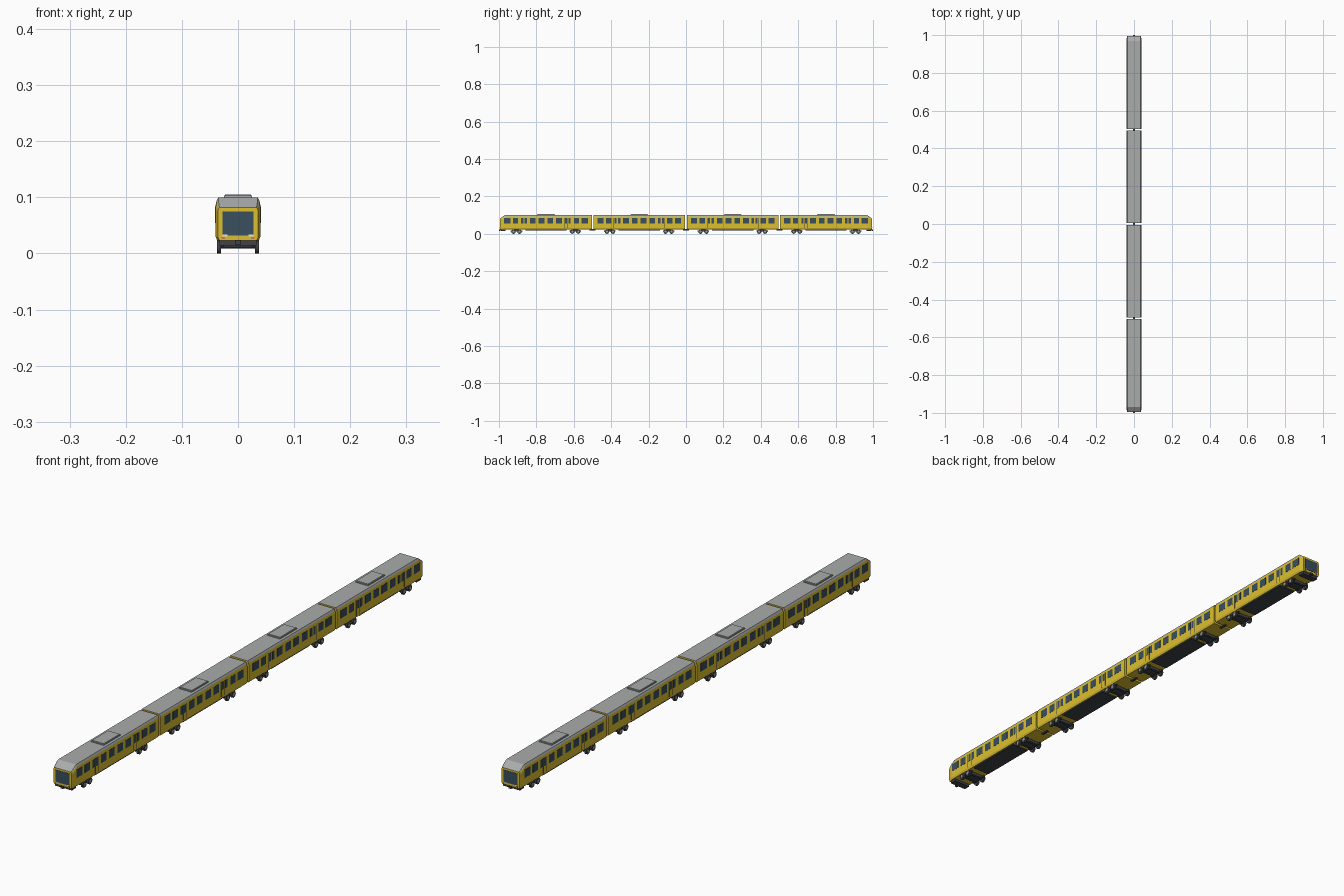
import bpy, bmesh, math
from mathutils import Vector

if "Cube" in bpy.data.objects:
    bpy.data.objects.remove(bpy.data.objects["Cube"])


def mat(name, c):
    m = bpy.data.materials.new(name)
    m.diffuse_color = (*c, 1)
    m.use_nodes = True
    m.node_tree.nodes["Principled BSDF"].inputs["Base Color"].default_value = m.diffuse_color
    return m


YELLOW = mat("yellow", (0.72, 0.52, 0.03))
GREY = mat("roof_grey", (0.4, 0.41, 0.41))
DARK = mat("dark_grey", (0.05, 0.055, 0.065))
GLASS = mat("glass", (0.04, 0.08, 0.11))
STEEL = mat("steel", (0.35, 0.36, 0.38))
LAMP = mat("lamp", (0.8, 0.8, 0.75))
RED = mat("red", (0.6, 0.05, 0.04))


def finish(bm, name, *mats):
    bmesh.ops.recalc_face_normals(bm, faces=bm.faces)
    me = bpy.data.meshes.new(name)
    bm.to_mesh(me)
    bm.free()
    ob = bpy.data.objects.new(name, me)
    bpy.context.collection.objects.link(ob)
    for m in mats:
        me.materials.append(m)
    return ob


def add_box(bm, c, s):
    vs = bmesh.ops.create_cube(bm, size=1)["verts"]
    for v in vs:
        v.co = Vector([v.co[i] * s[i] + c[i] for i in range(3)])


def boxes(name, m, items):
    bm = bmesh.new()
    for c, s in items:
        add_box(bm, c, s)
    return finish(bm, name, m)


def cylinders(name, m, items, r, depth, seg=16):
    bm = bmesh.new()
    for c in items:
        vs = bmesh.ops.create_cone(bm, cap_ends=True, segments=seg, radius1=r, radius2=r, depth=depth)["verts"]
        for v in vs:
            x, y, z = v.co
            v.co = Vector((z + c[0], x + c[1], y + c[2]))
    return finish(bm, name, m)


# half cross-sections (x, z), from the sill up to the roof
SECTION = [(0.037, 0.023), (0.04, 0.03), (0.04, 0.086), (0.0385, 0.093), (0.035, 0.1)]
NOSE = [(0.033, 0.023), (0.036, 0.029), (0.036, 0.074), (0.035, 0.079), (0.033, 0.082)]
SHOULDER = [(0.037, 0.023), (0.04, 0.03), (0.04, 0.08), (0.0385, 0.089), (0.035, 0.0995)]


def body(name, rings):
    bm = bmesh.new()
    loops = []
    for y, sec in rings:
        pts = sec + [(-x, z) for x, z in reversed(sec)]
        loops.append([bm.verts.new((x, y, z)) for x, z in pts])
    n = len(loops[0])
    for a, b in zip(loops, loops[1:]):
        for i in range(n):
            f = bm.faces.new((a[i], a[(i + 1) % n], b[(i + 1) % n], b[i]))
            f.material_index = 1 if 3 <= i <= n - 5 else 0
    bm.faces.new(loops[0])
    bm.faces.new(loops[-1])
    return finish(bm, name, YELLOW, GREY)


HALF = 0.2455
AX = 0.157
# windows and door leaves along one side: (offset, width)
WINDOWS = [(-0.207, 0.034), (-0.070, 0.031), (-0.0235, 0.031), (0.0235, 0.031),
           (0.070, 0.031), (0.207, 0.034), (-0.163, 0.028), (0.163, 0.028)]
DOORS = [-0.117, 0.117]

for k, cy in enumerate((-0.749, -0.25, 0.25, 0.749)):
    n = f"car{k + 1}_"
    d = -1 if k == 0 else 1
    # car body, with a tapered cab on the outer cars
    if k in (0, 3):
        rings = [(cy - d * HALF, SECTION), (cy + d * (HALF - 0.026), SECTION),
                 (cy + d * (HALF - 0.018), [(x, min(z, 0.0945)) for x, z in SHOULDER]),
                 (cy + d * HALF, NOSE)]
    else:
        rings = [(cy - HALF, SECTION), (cy + HALF, SECTION)]
    body(n + "body", rings)

    # side windows and doors
    glass, seams = [], []
    for s in (-1, 1):
        for o, w in WINDOWS:
            glass.append(((s * 0.04, cy + o, 0.069), (0.0012, w, 0.029)))
        for o in DOORS:
            for e in (-1, 1):
                glass.append(((s * 0.04, cy + o + e * 0.0095, 0.069), (0.0012, 0.012, 0.029)))
            for e in (-0.019, 0, 0.019):
                seams.append(((s * 0.04, cy + o + e, 0.058), (0.0008, 0.001, 0.054)))
    boxes(n + "windows", GLASS, glass)
    boxes(n + "door_seams", DARK, seams)

    # roof unit with a stepped lid
    boxes(n + "roof_unit", GREY, [((0, cy, 0.1015), (0.05, 0.096, 0.004)),
                                  ((0, cy, 0.104), (0.046, 0.09, 0.002))])
    # underfloor equipment tray
    boxes(n + "underfloor", DARK, [((0, cy, 0.0215), (0.068, 0.22, 0.005))])

    # bogies: frame, axles, wheels and hubs
    frames, axles, wheels, hubs = [], [], [], []
    for b in (-AX, AX):
        y = cy + b
        frames.append(((0, y, 0.018), (0.05, 0.04, 0.011)))
        for s in (-1, 1):
            frames.append(((s * 0.0285, y, 0.0155), (0.006, 0.062, 0.006)))
        for a in (-0.016, 0.016):
            axles.append((0, y + a, 0.0115))
            for s in (-1, 1):
                wheels.append((s * 0.0335, y + a, 0.0115))
                hubs.append((s * 0.0372, y + a, 0.0115))
    boxes(n + "bogie_frames", DARK, frames)
    cylinders(n + "axles", DARK, axles, 0.003, 0.064, 8)
    cylinders(n + "wheels", DARK, wheels, 0.0115, 0.007, 20)
    cylinders(n + "hubs", STEEL, hubs, 0.0055, 0.001, 12)

# cab fronts at both ends
for s, n in ((-1, "front_"), (1, "rear_")):
    y = s * 0.9945
    boxes(n + "windscreen", GLASS, [((0, y, 0.0535), (0.056, 0.002, 0.043))])
    boxes(n + "headlights", LAMP, [((e * 0.0235, y + s * 0.001, 0.032), (0.009, 0.002, 0.003)) for e in (-1, 1)])
    boxes(n + "tail_lights", RED, [((e * 0.026, y, 0.0275), (0.006, 0.002, 0.002)) for e in (-1, 1)])
    boxes(n + "apron", DARK, [((0, s * 0.977, 0.0185), (0.066, 0.024, 0.009))])
    boxes(n + "coupler", DARK, [((0, s * 0.985, 0.02), (0.006, 0.022, 0.005)),
                                ((0, s * 0.997, 0.02), (0.01, 0.006, 0.008))])

# couplers between the cars
boxes("car_couplers", DARK, [((0, y, 0.022), (0.008, 0.03, 0.006)) for y in (-0.5, 0, 0.5)])
